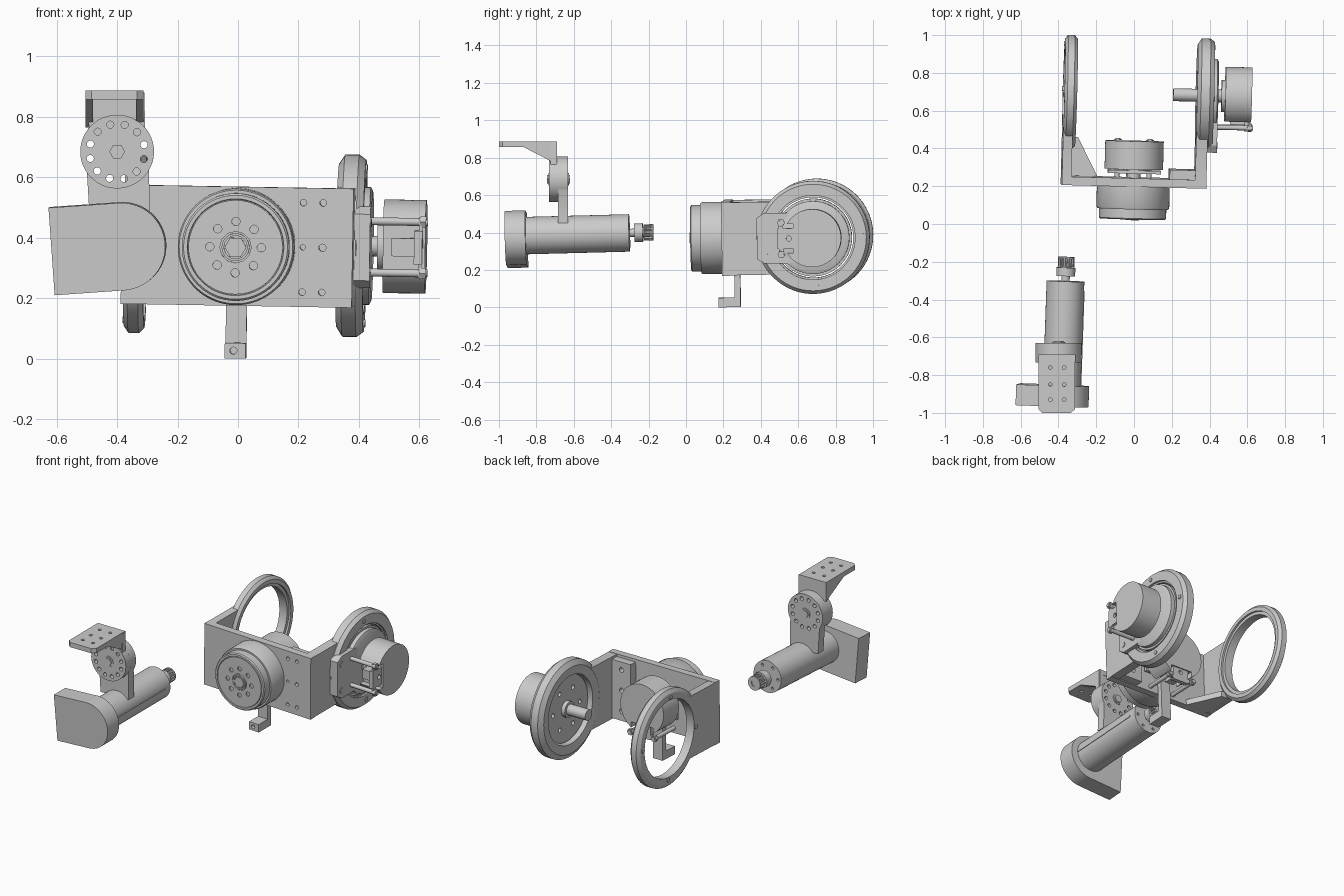
import bpy, bmesh
from math import sin, cos, pi, radians
from mathutils import Matrix, Vector

if "Cube" in bpy.data.objects:
    bpy.data.objects.remove(bpy.data.objects["Cube"])

# Local (u, v, depth) to world axes, keyed by depth axis
MAP = {'x': lambda u, v, w: (w, u, v), 'y': lambda u, v, w: (u, w, v), 'z': lambda u, v, w: (u, v, w)}
group = Matrix.Identity(4)


def tilt(c, rx, ry, rz):
    r = (Matrix.Rotation(radians(rz), 4, 'Z') @ Matrix.Rotation(radians(ry), 4, 'Y')
         @ Matrix.Rotation(radians(rx), 4, 'X'))
    return Matrix.Translation(c) @ r @ Matrix.Translation(-Vector(c))


def add(name, bm):
    bmesh.ops.remove_doubles(bm, verts=bm.verts, dist=1e-5)
    bmesh.ops.recalc_face_normals(bm, faces=bm.faces)
    me = bpy.data.meshes.new(name)
    bm.to_mesh(me)
    bm.free()
    me.transform(group)
    ob = bpy.data.objects.new(name, me)
    bpy.context.collection.objects.link(ob)
    return ob


def arc(cu, cv, r, a0=0, a1=360, n=24):
    full = a1 - a0 == 360
    k = n if full else n + 1
    return [(cu + r * cos(radians(a0 + (a1 - a0) * i / n)),
             cv + r * sin(radians(a0 + (a1 - a0) * i / n))) for i in range(k)]


def rect(u0, u1, v0, v1):
    return [(u0, v0), (u1, v0), (u1, v1), (u0, v1)]


def plate(name, axis, lo, hi, outline, holes=()):
    """Extruded flat outline with round holes (u, v, r)."""
    cu = bpy.data.curves.new(name, 'CURVE')
    cu.dimensions, cu.fill_mode, cu.extrude = '2D', 'BOTH', (hi - lo) / 2
    for pts in [outline] + [arc(*h, n=12) for h in holes]:
        s = cu.splines.new('POLY')
        s.points.add(len(pts) - 1)
        for p, q in zip(s.points, pts):
            p.co = (q[0], q[1], 0, 1)
        s.use_cyclic_u = True
    tmp = bpy.data.objects.new(name + "_curve", cu)
    bpy.context.collection.objects.link(tmp)
    me = bpy.data.meshes.new_from_object(tmp)
    bpy.data.objects.remove(tmp)
    bm = bmesh.new()
    bm.from_mesh(me)
    bpy.data.meshes.remove(me)
    for v in bm.verts:
        v.co = MAP[axis](v.co.x, v.co.y, v.co.z + (lo + hi) / 2)
    return add(name, bm)


def lathe(name, axis, u, v, prof, closed=False, n=48):
    """Revolve (radius, depth) points; closed gives a ring, otherwise ends are capped."""
    bm = bmesh.new()
    rings = [[bm.verts.new(MAP[axis](u + r * cos(2 * pi * i / n), v + r * sin(2 * pi * i / n), h))
              for i in range(n)] for r, h in prof]
    pairs = list(zip(rings, rings[1:])) + ([(rings[-1], rings[0])] if closed else [])
    for a, b in pairs:
        for i in range(n):
            j = (i + 1) % n
            bm.faces.new((a[i], a[j], b[j], b[i]))
    if not closed:
        bm.faces.new(rings[0])
        bm.faces.new(rings[-1])
    return add(name, bm)


def cyl(name, axis, u, v, r, lo, hi, n=32):
    return lathe(name, axis, u, v, [(r, lo), (r, hi)], n=n)


def cap_unit(name, axis, cu, cv, lo, hi, ang):
    """Notched motor cap with its sensor frame on the side facing ang."""
    def rot(pts):
        c, s = cos(radians(ang)), sin(radians(ang))
        return [(cu + a * c - b * s, cv + a * s + b * c) for a, b in pts]
    body = arc(0, 0, .155, 30, 330, 48) + [(.10, -.0775), (.10, .0775)]
    plate(name + "_cap", axis, lo, hi, rot(body))
    for b in (-.085, .085):
        u, v = rot([(.165, b)])[0]
        cyl(name + "_rod", axis, u, v, .013, lo - .05, hi + .01, 12)
        cyl(name + "_rod_nut", axis, u, v, .021, hi - .015, hi + .004, 6)
    plate(name + "_frame", axis, hi - .035, hi - .008, rot(rect(.10, .185, -.055, .055)),
          [(*rot([(.125, 0)])[0], .014)])
    plate(name + "_frame_bar", axis, hi - .02, hi - .008, rot(rect(.155, .178, -.1, .1)))
    plate(name + "_sensor", axis, lo + .03, hi - .035, rot(rect(.10, .15, -.03, .03)))
    cyl(name + "_collar", axis, cu, cv, .085, lo - .02, lo, 32)


# ---------- Detached motor with swivel bracket ----------
MX, MZ = -.373, .39
group = tilt((MX, -.6, MZ), 1.5, 0, -2) @ tilt((MX, -.9, .38), 0, -4, 0)
plate("gearbox_housing", 'y', -.965, -.855,
      arc(MX, .38, .145, -90, 90, 32) + [(-.605, .525), (-.605, .235)])
group = tilt((MX, -.6, MZ), 1.5, 0, -2)
cyl("motor_body", 'y', MX, MZ, .1, -.86, -.315, 40)
plate("motor_face", 'y', -.315, -.302, arc(MX, MZ, .1, n=40),
      [(MX + .075 * cos(k * pi / 3), MZ + .075 * sin(k * pi / 3), .009) for k in range(6)])
plate("motor_seam_rail", 'y', -.855, -.35, rect(MX + .096, MX + .103, MZ - .006, MZ + .006))
lathe("output_shaft", 'y', MX, MZ, [(.022, -.31), (.022, -.275), (.05, -.275), (.05, -.23),
                                  (.03, -.23), (.03, -.18)], n=28)
teeth = []
for k in range(14):
    for da, r in ((-8, .034), (-5, .044), (5, .044), (8, .034)):
        a = radians(k * 360 / 14 + da)
        teeth.append((MX + r * cos(a), MZ + r * sin(a)))
plate("pinion_gear", 'y', -.225, -.18, teeth, [(MX, MZ, .02)])
plate("pinion_rim", 'y', -.182, -.174, arc(MX, MZ, .044), [(MX, MZ, .02)])

group = Matrix.Identity(4)
BX, BZ = -.40, .685
ring_holes = [(BX + .092 * cos(k * pi / 6 + .25), BZ + .092 * sin(k * pi / 6 + .25), .012) for k in range(12)]
plate("lower_swivel_arm", 'y', -.685, -.63,
      arc(BX, BZ, .122, -30, 215, 40) + [(-.49, .45), (-.292, .45)], ring_holes)
plate("upper_swivel_disc", 'y', -.733, -.685, arc(BX, BZ, .122, n=48), ring_holes)
plate("upper_bracket_web", 'y', -.725, -.693, arc(BX, BZ, .121, 40, 140, 20) + [(-.505, .88), (-.31, .88)],
      ring_holes[1:5])
cyl("swivel_bolt", 'y', BX, BZ, .026, -.742, -.62, 6)
cyl("swivel_washer", 'y', BX, BZ, .034, -.736, -.626, 20)
plate("mounting_flange", 'z', .857, .887,
      [(-.505, -.69), (-.505, -.98), (-.485, -1), (-.335, -1), (-.312, -.98), (-.312, -.69)],
      [(x, y, .01) for x in (-.443, -.37) for y in (-.76, -.85, -.93)])
for x in (-.505, -.337):
    plate("flange_gusset", 'x', x, x + .025, [(-.875, .86), (-.69, .765), (-.69, .86)])

# ---------- Fork assembly ----------
Z = .372
group = tilt((0, .22, Z), 1, 1, -1.5)
RY = .69
plate("fork_back_plate", 'y', .2, .245, rect(-.385, .38, Z - .197, Z + .197),
      [(x, Z + dz, .011) for x in (.215, .28) for dz in (-.148, .148)] + [(.28, Z, .012), (.215, Z, .009)])
cut = arc(RY, Z, .265, 230, 130, 24)
arm = [(.2, Z - .195), (.485, Z - .195)] + cut + [(.485, Z + .195), (.2, Z + .195)]
edge_holes = [(.217, Z + d, .008) for d in (-.17, -.10, -.035, .035, .10, .17)]
plate("left_arm", 'x', -.385, -.335, arm, edge_holes)
plate("right_arm", 'x', .32, .38, arm, edge_holes)
plate("left_arm_gusset", 'z', Z - .197, Z - .16, [(-.34, .24), (-.19, .24), (-.30, .45), (-.34, .45)])
plate("corner_block", 'y', .24, .295, rect(.185, .325, Z - .19, Z + .18),
      [(.25, Z + d, .016) for d in (-.13, 0, .13)])

# Left open bearing ring
lathe("left_ring", 'x', RY, Z, [(.24, -.385), (.28, -.385), (.302, -.37), (.302, -.335), (.285, -.318),
                               (.26, -.318), (.26, -.33), (.24, -.33)], True, 64)
# Right bearing ring with closed hub
lathe("right_ring", 'x', RY, Z, [(.215, .325), (.27, .318), (.302, .338), (.302, .385), (.285, .408),
                                (.225, .408), (.225, .395), (.215, .395)], True, 64)
for k in range(4):
    a = radians(k * 90 + 3)
    u, v = RY + .257 * cos(a), Z + .257 * sin(a)
    cyl("right_ring_screw", 'x', u, v, .013, .40, .413, 12)
    cyl("left_ring_screw", 'x', u, v, .013, -.39, -.38, 12)
plate("side_hub_disc", 'x', .355, .40, arc(RY, Z, .208, n=56),
      [(RY + .13 * cos(k * pi / 3), Z + .13 * sin(k * pi / 3), .014) for k in range(6)])
lathe("side_hub_cover", 'x', RY, Z, [(.195, .39), (.195, .425), (.18, .432)], n=48)
cyl("side_shaft", 'x', RY, Z, .034, .195, .48, 24)
cyl("side_shaft_boss", 'x', RY, Z, .05, .33, .36, 24)
plate("side_clamp_plate", 'x', .378, .432,
      [(.39, Z - .11), (.43, Z - .135), (.59, Z - .135), (.59, Z + .135), (.43, Z + .135), (.39, Z + .11)],
      [(.43, Z + s, .014) for s in (-.083, .083)])
for s in (-.083, .083):
    cyl("side_clamp_bolt", 'x', .43, Z + s, .018, .40, .436, 6)
cap_unit("side_motor", 'x', RY, Z, .47, .61, 180)

# Central drum on the front of the fork
CX = -.003
lathe("front_drum", 'y', CX, Z, [(.193, .205), (.193, .09), (.188, .08), (.178, .08), (.178, .032),
                                (.172, .026), (.16, .026), (.158, .034)], n=64)
holes = [(CX + .085 * cos(k * pi / 4), Z + .085 * sin(k * pi / 4), .014) for k in range(8)]
plate("front_drum_face", 'y', .026, .036, arc(CX, Z, .156, n=56), holes + [(CX, Z, .052)])
lathe("front_hub", 'y', CX, Z, [(.046, .04), (.046, .022), (.038, .022), (.038, .03)], n=28)
cyl("front_hub_nut", 'y', CX, Z, .036, .02, .04, 6)
cyl("centre_shaft", 'y', CX, Z, .036, .2, .31, 24)
plate("centre_motor_mount", 'y', .268, .285, rect(-.14, .14, Z - .09, Z + .09))
cap_unit("centre_motor", 'y', CX, Z, .29, .44, 270)

# Small foot under the fork
plate("foot_upright", 'y', .255, .287, rect(-.037, .032, .001, .25))
plate("foot_sole", 'y', .168, .26, rect(-.037, .032, .001, .052), [(-.008, .027, .012)])

# Smooth round sides, keep edges crisp
for ob in bpy.context.scene.objects:
    ob.select_set(True)
    bpy.context.view_layer.objects.active = ob
bpy.ops.object.shade_smooth_by_angle(angle=radians(32))
